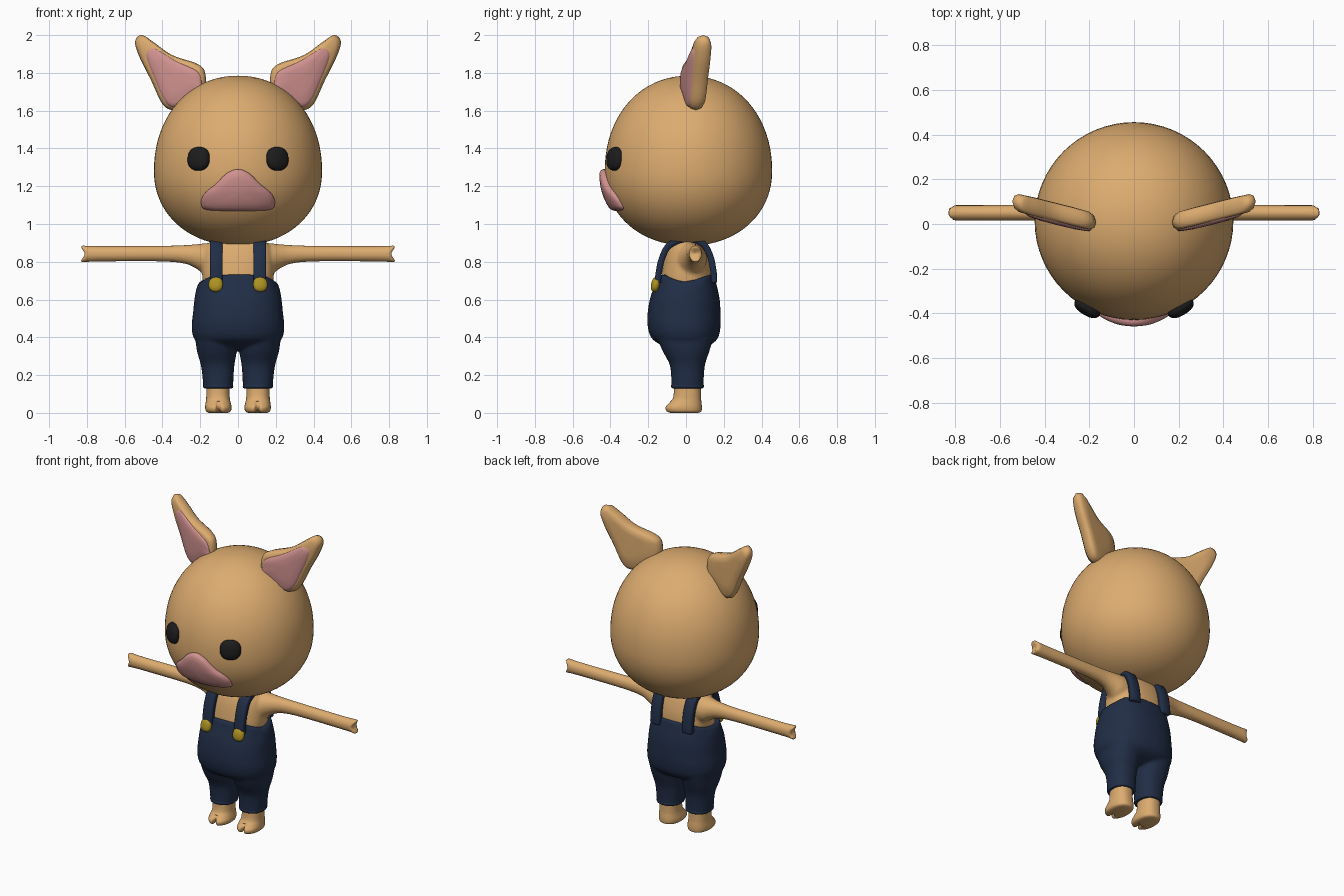
import bpy, bmesh, math
from mathutils import Vector

if "Cube" in bpy.data.objects:
    bpy.data.objects.remove(bpy.data.objects["Cube"])


def material(name, rgb):
    m = bpy.data.materials.new(name)
    m.diffuse_color = (*rgb, 1)
    m.use_nodes = True
    m.node_tree.nodes["Principled BSDF"].inputs["Base Color"].default_value = m.diffuse_color
    return m


TAN = material("tan skin", (0.72, 0.41, 0.16))
PINK = material("pink", (0.64, 0.29, 0.28))
NAVY = material("navy denim", (0.015, 0.027, 0.062))
BLACK = material("eye black", (0.012, 0.012, 0.012))
GOLD = material("gold", (0.42, 0.29, 0.016))


def finish(bm, name, mat, merge=False):
    """Turn a bmesh into a smooth object; merge fuses overlapping volumes."""
    bmesh.ops.recalc_face_normals(bm, faces=bm.faces)
    for f in bm.faces:
        f.smooth = True
    me = bpy.data.meshes.new(name)
    bm.to_mesh(me)
    bm.free()
    me.materials.append(mat)
    ob = bpy.data.objects.new(name, me)
    bpy.context.collection.objects.link(ob)
    if merge:
        r = ob.modifiers.new("fuse", 'REMESH')
        r.mode, r.voxel_size, r.use_smooth_shade = 'VOXEL', 0.009, True
        s = ob.modifiers.new("soften", 'SMOOTH')
        s.factor, s.iterations = 0.5, 6
    return ob


def spline(pts, steps, closed):
    """Catmull-Rom samples through tuples of any length."""
    n, out = len(pts), []
    for i in range(n if closed else n - 1):
        ids = [i - 1, i, i + 1, i + 2]
        p = [pts[k % n] if closed else pts[min(max(k, 0), n - 1)] for k in ids]
        for s in range(steps):
            t = s / steps
            out.append(tuple(0.5 * (2 * b + (c - a) * t + (2 * a - 5 * b + 4 * c - d) * t * t
                                    + (3 * b - a - 3 * c + d) * t ** 3) for a, b, c, d in zip(*p)))
    return out if closed else out + [pts[-1]]


def skin_rings(bm, rings):
    loops = [[bm.verts.new(p) for p in r] for r in rings]
    n = len(loops[0])
    for a, b in zip(loops, loops[1:]):
        for i in range(n):
            bm.faces.new((a[i], a[(i + 1) % n], b[(i + 1) % n], b[i]))
    bm.faces.new(loops[0])
    bm.faces.new(loops[-1])


def loft(bm, rings, axis='Z', n=40, power=2.3, side=1, tweak=None):
    """Rings are (position, centre a, centre b, radius a, radius b) along an axis."""
    def se(v):
        return math.copysign(abs(v) ** (2 / power), v)
    out = []
    for pos, ca, cb, ra, rb in spline(rings, 4, False):
        loop = []
        for i in range(n):
            t = 2 * math.pi * i / n
            a, b = ca + ra * se(math.cos(t)), cb + rb * se(math.sin(t))
            v = Vector((a, b, pos)) if axis == 'Z' else Vector((pos, a, b))
            if tweak:
                tweak(v)
            v.x *= side
            loop.append(v)
        out.append(loop)
    skin_rings(bm, out)


def pad(name, outline, profile, place, mat):
    """Cushion from an x-z outline; profile holds (scale, depth) pairs."""
    pts = spline(outline, 6, True)
    cx = sum(p[0] for p in pts) / len(pts)
    cz = sum(p[1] for p in pts) / len(pts)
    bm = bmesh.new()
    skin_rings(bm, [[place(cx + (x - cx) * s, cz + (z - cz) * s, d) for x, z in pts]
                    for s, d in profile])
    return finish(bm, name, mat)


# Head: egg with a flatter underside
HX, HY, HC, HZ, P = 0.445, 0.443, 0.013, 1.28, 2.1


def head_y(x, z):
    h = 0.505 if z > HZ else 0.395
    r = max(0, 1 - abs((z - HZ) / h) ** P) ** (1 / P)
    return HC - HY * math.sqrt(max(0, r * r - (x / HX) ** 2))


bm = bmesh.new()
bmesh.ops.create_uvsphere(bm, u_segments=64, v_segments=40, radius=1)
for v in bm.verts:
    c, s = math.hypot(v.co.x, v.co.y), v.co.z
    k = c ** (2 / P) / c if c > 1e-5 else 0
    h = 0.505 if s > 0 else 0.395
    v.co = (v.co.x * k * HX, HC + v.co.y * k * HY,
            HZ + h * math.copysign(min(1, abs(s)) ** (2 / P), s))
finish(bm, "head", TAN)

# Snout hugging the face
SNOUT = [(0, 1.29), (0.06, 1.268), (0.12, 1.21), (0.178, 1.16), (0.195, 1.11), (0.165, 1.075),
         (0, 1.07), (-0.165, 1.075), (-0.195, 1.11), (-0.178, 1.16), (-0.12, 1.21), (-0.06, 1.268)]
pad("snout", SNOUT, [(1, -0.02), (1, 0.008), (0.96, 0.02), (0.85, 0.028), (0.6, 0.03),
                     (0.3, 0.031), (0.02, 0.031)],
    lambda x, z, d: Vector((x, head_y(x, z) - d, z)), PINK)

# Ears with pink linings, angled back towards the tips
EAR = [(0.545, 1.965), (0.51, 2.0), (0.45, 1.965), (0.35, 1.895), (0.21, 1.845), (0.172, 1.79),
       (0.18, 1.69), (0.25, 1.63), (0.34, 1.603), (0.4, 1.635), (0.46, 1.76), (0.52, 1.88)]
LINING = [(0.49, 1.895), (0.46, 1.933), (0.42, 1.92), (0.33, 1.865), (0.215, 1.81), (0.192, 1.75),
          (0.2, 1.695), (0.32, 1.622), (0.385, 1.645), (0.44, 1.76)]
H = 0.042
EDGE = [(0.02, H), (0.5, H), (0.84, H * 0.95), (0.95, H * 0.65), (1, 0)]
EDGE += [(s, -d) for s, d in reversed(EDGE[:-1])]
DOME = [(1, 0.01), (1, 0.035), (0.95, 0.044), (0.85, 0.05), (0.5, 0.055), (0.02, 0.056)]
for side, tag in ((1, "right"), (-1, "left")):
    def ear_place(x, z, d, side=side):
        return Vector((side * x, 0.015 + 0.25 * (x - 0.2) - d, z))
    pad(tag + "_ear", EAR, EDGE, ear_place, TAN)
    pad(tag + "_ear_lining", LINING, DOME, ear_place, PINK)

    # Eyes and buttons: flattened balls turned along the surface
    for part, loc, size, normal, mat in (
            ("eye", (0.208, head_y(0.208, 1.345), 1.345), (0.064, 0.063, 0.034),
             (0.5, -0.85, 0.1), BLACK),
            ("button", (0.118, -0.162, 0.68), (0.038, 0.04, 0.022), (0.12, -1, 0.22), GOLD)):
        bm = bmesh.new()
        bmesh.ops.create_uvsphere(bm, u_segments=24, v_segments=16, radius=1)
        q = Vector(normal).to_track_quat('Z', 'Y')
        for v in bm.verts:
            v.co = q @ Vector([math.copysign(abs(c) ** 0.85, c) * k for c, k in zip(v.co, size)])
            v.co += Vector(loc)
            v.co.x *= side
        finish(bm, tag + "_" + part, mat)

    # Foot with a cloven toe
    def cleft(v):
        if v.y < -0.04 and v.z < 0.06:
            k = max(0, 1 - abs(v.x - 0.103) / 0.018)
            v.y += 0.03 * k
            v.z += 0.018 * k
    bm = bmesh.new()
    loft(bm, [(0, 0.104, -0.01, 0.05, 0.075), (0.008, 0.104, -0.012, 0.065, 0.093),
              (0.03, 0.104, -0.013, 0.07, 0.097), (0.055, 0.105, -0.003, 0.066, 0.085),
              (0.085, 0.106, 0.006, 0.062, 0.073), (0.17, 0.107, 0.008, 0.061, 0.07)],
         n=64, side=side, tweak=cleft)
    finish(bm, tag + "_foot", TAN)

    # Strap running over the shoulder
    path = spline([(-0.152, 0.69), (-0.148, 0.74), (-0.13, 0.82), (-0.09, 0.89), (0, 0.925),
                   (0.09, 0.9), (0.132, 0.83), (0.15, 0.74), (0.152, 0.69)], 5, False)
    rings = []
    for i, (y, z) in enumerate(path):
        a, b = path[max(i - 1, 0)], path[min(i + 1, len(path) - 1)]
        t = Vector((0, b[0] - a[0], b[1] - a[1])).normalized()
        out = Vector((0, -t.z, t.y))
        rings.append([Vector((side * (0.115 + u), y, z)) + out * w for u, w in
                      ((-0.034, -0.02), (-0.034, 0.007), (-0.027, 0.013),
                       (0.027, 0.013), (0.034, 0.007), (0.034, -0.02))])
    bm = bmesh.new()
    skin_rings(bm, rings)
    finish(bm, tag + "_strap", NAVY)


# Torso fused with both outstretched arms
def hoof(v):
    if v.x > 0.78:
        v.x -= 0.03 * max(0, 1 - abs(v.z - 0.842) / 0.042) * min(1, (v.x - 0.78) / 0.05)


bm = bmesh.new()
loft(bm, [(0.6, 0, 0, 0.17, 0.11), (0.7, 0, 0.004, 0.187, 0.133), (0.77, 0, 0.007, 0.19, 0.13),
          (0.84, 0, 0.007, 0.185, 0.115), (0.89, 0, 0.007, 0.165, 0.095),
          (0.92, 0, 0.007, 0.12, 0.07)])
for side in (1, -1):
    loft(bm, [(0.06, 0.03, 0.815, 0.08, 0.085), (0.17, 0.033, 0.815, 0.077, 0.083),
              (0.22, 0.04, 0.828, 0.06, 0.065), (0.28, 0.046, 0.839, 0.044, 0.05),
              (0.4, 0.05, 0.843, 0.037, 0.042), (0.7, 0.05, 0.842, 0.035, 0.041),
              (0.8, 0.05, 0.842, 0.035, 0.043), (0.835, 0.05, 0.842, 0.033, 0.044),
              (0.835, 0.05, 0.842, 0.004, 0.004)], axis='X', power=2, side=side, tweak=hoof)
finish(bm, "torso_and_arms", TAN, merge=True)


# Overalls: seat and two trouser legs, top edge dipping under the arms
def armhole(v):
    if v.z > 0.6:
        v.z -= 0.045 * min(1, abs(v.x) / 0.2) ** 6 * min(1, (v.z - 0.6) / 0.13)


bm = bmesh.new()
loft(bm, [(0.335, 0, 0, 0.12, 0.07), (0.365, 0, -0.003, 0.2, 0.14), (0.4, 0, -0.007, 0.236, 0.178),
          (0.46, 0, -0.01, 0.245, 0.193), (0.53, 0, -0.01, 0.238, 0.193),
          (0.61, 0, -0.006, 0.23, 0.183), (0.69, 0, -0.001, 0.22, 0.16),
          (0.735, 0, 0, 0.208, 0.148)], n=56, tweak=armhole)
for side in (1, -1):
    loft(bm, [(0.133, 0.105, 0.008, 0.079, 0.085), (0.2, 0.106, 0.008, 0.083, 0.087),
              (0.26, 0.108, 0.007, 0.09, 0.095), (0.33, 0.112, 0, 0.106, 0.125),
              (0.43, 0.115, -0.005, 0.115, 0.16)], power=2.2, side=side)
finish(bm, "overalls", NAVY, merge=True)

# Trouser hems
for side, tag in ((1, "right"), (-1, "left")):
    bm = bmesh.new()
    loft(bm, [(0.13, 0.105, 0.008, 0.07, 0.077), (0.132, 0.105, 0.008, 0.077, 0.084),
              (0.142, 0.105, 0.008, 0.08, 0.087), (0.152, 0.105, 0.008, 0.077, 0.084)],
         power=2.2, side=side)
    finish(bm, tag + "_hem", NAVY)
